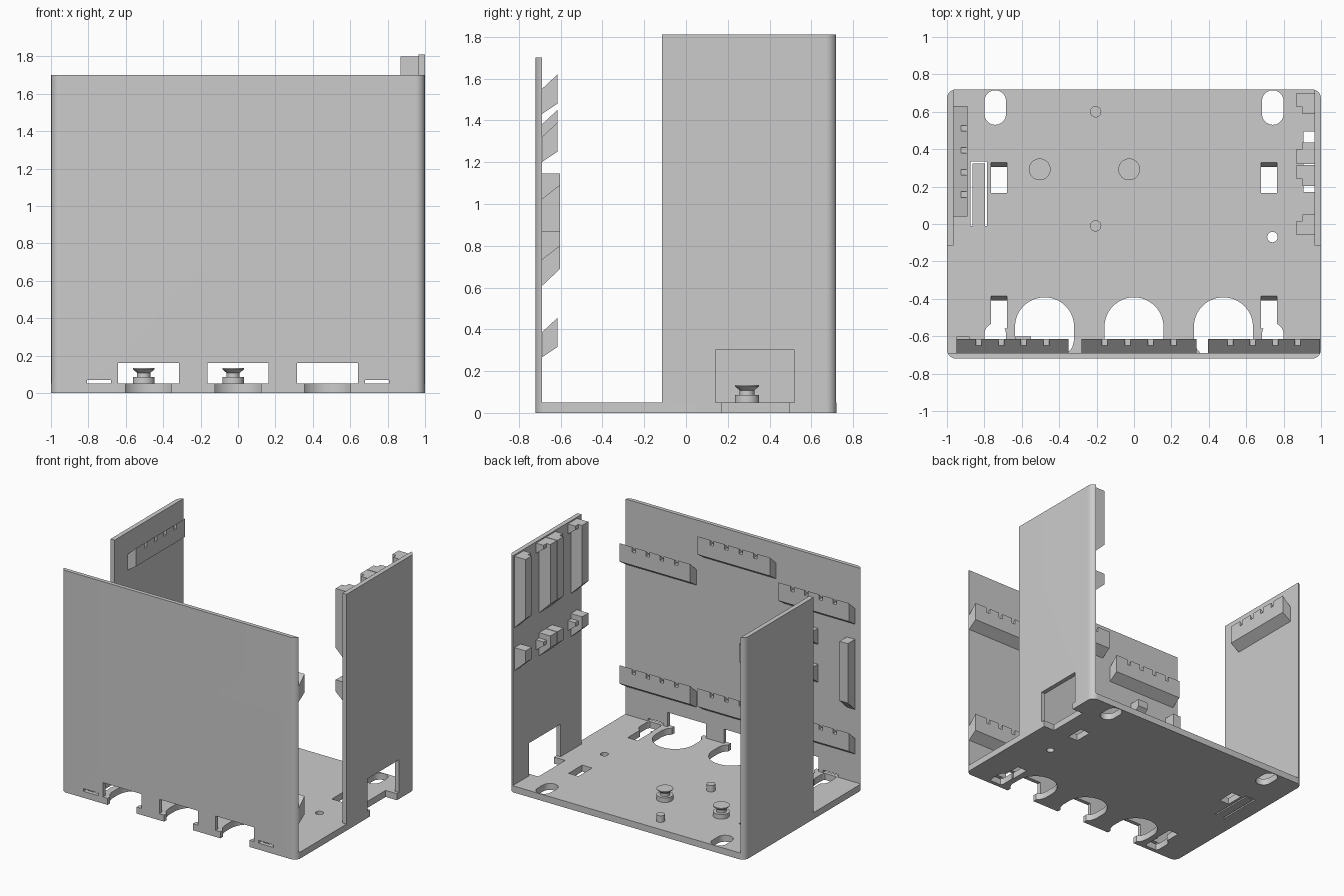
import bpy, bmesh, math

if "Cube" in bpy.data.objects:
    bpy.data.objects.remove(bpy.data.objects["Cube"])

grey = bpy.data.materials.new("light_grey")
grey.diffuse_color = (0.6, 0.6, 0.6, 1)
grey.use_nodes = True
grey.node_tree.nodes["Principled BSDF"].inputs["Base Color"].default_value = grey.diffuse_color


def finish(name, bm):
    bmesh.ops.recalc_face_normals(bm, faces=bm.faces[:])
    me = bpy.data.meshes.new(name)
    bm.to_mesh(me)
    bm.free()
    me.materials.append(grey)
    ob = bpy.data.objects.new(name, me)
    bpy.context.collection.objects.link(ob)
    return ob


def add_prism(bm, pts, axis, a, b):
    """Extrude a 2D outline along an axis, from a to b."""
    place = {"x": lambda p, t: (t, p[0], p[1]),
             "y": lambda p, t: (p[0], t, p[1]),
             "z": lambda p, t: (p[0], p[1], t)}[axis]
    lo = [bm.verts.new(place(p, a)) for p in pts]
    hi = [bm.verts.new(place(p, b)) for p in pts]
    bm.faces.new(lo)
    bm.faces.new(hi)
    for i in range(len(pts)):
        j = (i + 1) % len(pts)
        bm.faces.new((lo[i], lo[j], hi[j], hi[i]))


def prism(name, pts, axis, a, b):
    bm = bmesh.new()
    add_prism(bm, pts, axis, a, b)
    return finish(name, bm)


def rect(x0, x1, y0, y1):
    return [(x0, y0), (x1, y0), (x1, y1), (x0, y1)]


def arc(cx, cy, r, a0, a1, n=10):
    angles = [math.radians(a0 + (a1 - a0) * i / n) for i in range(n + 1)]
    return [(cx + r * math.cos(a), cy + r * math.sin(a)) for a in angles]


def cut(ob, cutter):
    m = ob.modifiers.new("cut", "BOOLEAN")
    m.operation, m.solver, m.object = "DIFFERENCE", "EXACT", cutter
    bpy.context.view_layer.objects.active = ob
    bpy.ops.object.modifier_apply(modifier=m.name)
    bpy.data.objects.remove(cutter)


# Floor plate with rounded corners
X, Y, R, T = 1.0, 0.72, 0.05, 0.05
floor = prism("floor_plate",
              arc(X - R, Y - R, R, 0, 90) + arc(R - X, Y - R, R, 90, 180)
              + arc(R - X, R - Y, R, 180, 270) + arc(X - R, R - Y, R, 270, 360),
              "z", 0, T)

# Cable openings along the front edge
HOLES = (-0.478, 0, 0.478)
for cx in HOLES:
    pts = arc(cx, -0.55, 0.158, 0, 180, 24)
    pts += [(cx - 0.158, -0.62), (cx - 0.148, -0.66), (cx - 0.123, -0.69), (cx - 0.123, -0.8),
            (cx + 0.123, -0.8), (cx + 0.123, -0.69), (cx + 0.148, -0.66), (cx + 0.158, -0.62)]
    cut(floor, prism("cutter", pts, "z", -0.1, 0.1))

# Mounting slots, latch slots with a sloped lip, side notch and small hole
for s in (-1, 1):
    cx = s * 0.742
    for y0, y1 in ((0.588, 0.657), (-0.657, -0.588)):
        pts = arc(cx, y1, 0.058, 0, 180) + arc(cx, y0, 0.058, 180, 360)
        cut(floor, prism("cutter", pts, "z", -0.1, 0.1))
    for y0, y1 in ((0.165, 0.305), (-0.56, -0.41)):
        pts = [(y0, -0.1), (y1, -0.1), (y1, 0), (y1 + 0.025, T), (y1 + 0.025, 0.1), (y0, 0.1)]
        cx = s * 0.722
        cut(floor, prism("cutter", pts, "x", cx - 0.042, cx + 0.042))
cut(floor, prism("cutter", rect(0.905, 1.1, 0.17, 0.495), "z", -0.1, 0.1))
cut(floor, prism("cutter", arc(0.74, -0.07, 0.028, 0, 345, 23), "z", -0.1, 0.1))

# Spring tab freed by a U-shaped slit
cut(floor, prism("cutter", [(-0.875, -0.012), (-0.863, -0.012), (-0.863, 0.323), (-0.797, 0.323),
                            (-0.797, -0.012), (-0.785, -0.012), (-0.785, 0.335), (-0.875, 0.335)],
                 "z", -0.1, 0.1))

# Front wall with openings above the cable holes and two slits
front = prism("front_wall",
              [(-0.996, -0.69)] + arc(R - X, R - Y, R, 204, 270)
              + arc(X - R, R - Y, R, 270, 336) + [(0.996, -0.69)], "z", 0, 1.7)
for cx in HOLES:
    cut(front, prism("cutter", rect(cx - 0.163, cx + 0.163, T, 0.16), "y", -0.8, -0.6))
    cut(front, prism("cutter", rect(cx - 0.123, cx + 0.123, -0.1, 0.1), "y", -0.8, -0.6))
for s in (-1, 1):
    cut(front, prism("cutter", rect(s * 0.742 - 0.064, s * 0.742 + 0.064, T, 0.07), "y", -0.8, -0.6))

# Side walls
for name, s, top in (("left_wall", -1, 1.7), ("right_wall", 1, 1.81)):
    pts = [(0.965, -0.115), (1, -0.115)] + arc(X - R, Y - R, R, 0, 72.5)
    wall = prism(name, [(s * x, y) for x, y in pts], "z", 0, top)
    if s > 0:
        cut(wall, prism("cutter", rect(0.14, 0.52, T, 0.30), "x", 0.9, 1.1))
        cut(wall, prism("cutter", rect(0.17, 0.495, -0.1, 0.1), "x", 0.9, 1.1))


# Angled cable racks with notched lips
def rack(name, wall, axis, a, b, peak):
    pts = [(wall, peak - 0.07), (wall + 0.075, peak), (wall + 0.075, peak - 0.14), (wall, peak - 0.19)]
    ob = prism(name, pts, axis, a, b)
    bm = bmesh.new()
    for i in range(1, 5):
        c = a + (b - a) * i / 5
        add_prism(bm, rect(wall + 0.04, wall + 0.1, peak - 0.04, peak + 0.1), axis, c - 0.015, c + 0.015)
    cut(ob, finish("cutter", bm))


for i, (a, b, high) in enumerate(((-0.95, -0.35, 1.45), (-0.28, 0.335, 1.62), (0.395, 0.995, 1.39))):
    rack(f"front_rack_upper_{i}", -0.69, "x", a, b, high)
    rack(f"front_rack_lower_{i}", -0.69, "x", a, b, 0.455)
rack("left_rack", -0.966, "y", 0.04, 0.63, 1.60)


# Board holders on the right wall: long clip above, short hook below
def clip_shape(w, d, top, low, end):
    return [(w, top), (w + d, top), (w + d, low), (w, end)]


for i, (y0, y1, s) in enumerate(((0.625, 0.70, -1), (0.32, 0.40, 1), (0.24, 0.315, -1), (-0.06, 0.015, 1))):
    f0, f1 = (y1, y1 + 0.037) if s > 0 else (y0 - 0.037, y0)
    prism(f"long_clip_{i}", clip_shape(0.967, -0.097, 1.80, 1.345, 1.25), "y", y0, y1)
    prism(f"long_clip_lip_{i}", clip_shape(0.967, -0.065, 1.80, 1.77, 1.72), "y", f0, f1)
    prism(f"short_hook_{i}", clip_shape(0.967, -0.097, 1.10, 1.01, 0.92), "y", y0, y1)
    prism(f"short_hook_lip_{i}", clip_shape(0.967, -0.065, 1.06, 1.03, 0.98), "y", f0, f1)

# Board holders on the front wall
prism("front_long_clip", clip_shape(-0.692, 0.09, 1.145, 0.69, 0.605), "x", -0.95, -0.88)
prism("front_short_hook_upper", clip_shape(-0.692, 0.09, 1.145, 1.09, 1.02), "x", -0.635, -0.55)
prism("front_short_hook_lower", clip_shape(-0.692, 0.09, 0.87, 0.80, 0.73), "x", -0.635, -0.55)


# Round mounting knobs and locating pegs
def turned(name, x, y, profile, n=32):
    bm = bmesh.new()
    rings = []
    for r, z in profile:
        rings.append([bm.verts.new((x + r * math.cos(math.tau * k / n),
                                    y + r * math.sin(math.tau * k / n), z)) for k in range(n)])
    for lo, hi in zip(rings, rings[1:]):
        for k in range(n):
            j = (k + 1) % n
            bm.faces.new((lo[k], lo[j], hi[j], hi[k]))
    bm.faces.new(rings[0])
    bm.faces.new(rings[-1])
    finish(name, bm)


for i, x in enumerate((-0.504, -0.026)):
    turned(f"knob_{i}", x, 0.292, [(0.058, 0.045), (0.058, 0.085), (0.035, 0.085),
                                   (0.035, 0.108), (0.058, 0.127), (0.058, 0.133)])
for i, y in enumerate((0.6, -0.01)):
    turned(f"peg_{i}", -0.205, y, [(0.03, 0.045), (0.03, 0.10)])

# Smooth the round parts, keep edges sharp
bpy.ops.object.select_all(action="SELECT")
bpy.context.view_layer.objects.active = floor
bpy.ops.object.shade_smooth_by_angle()
